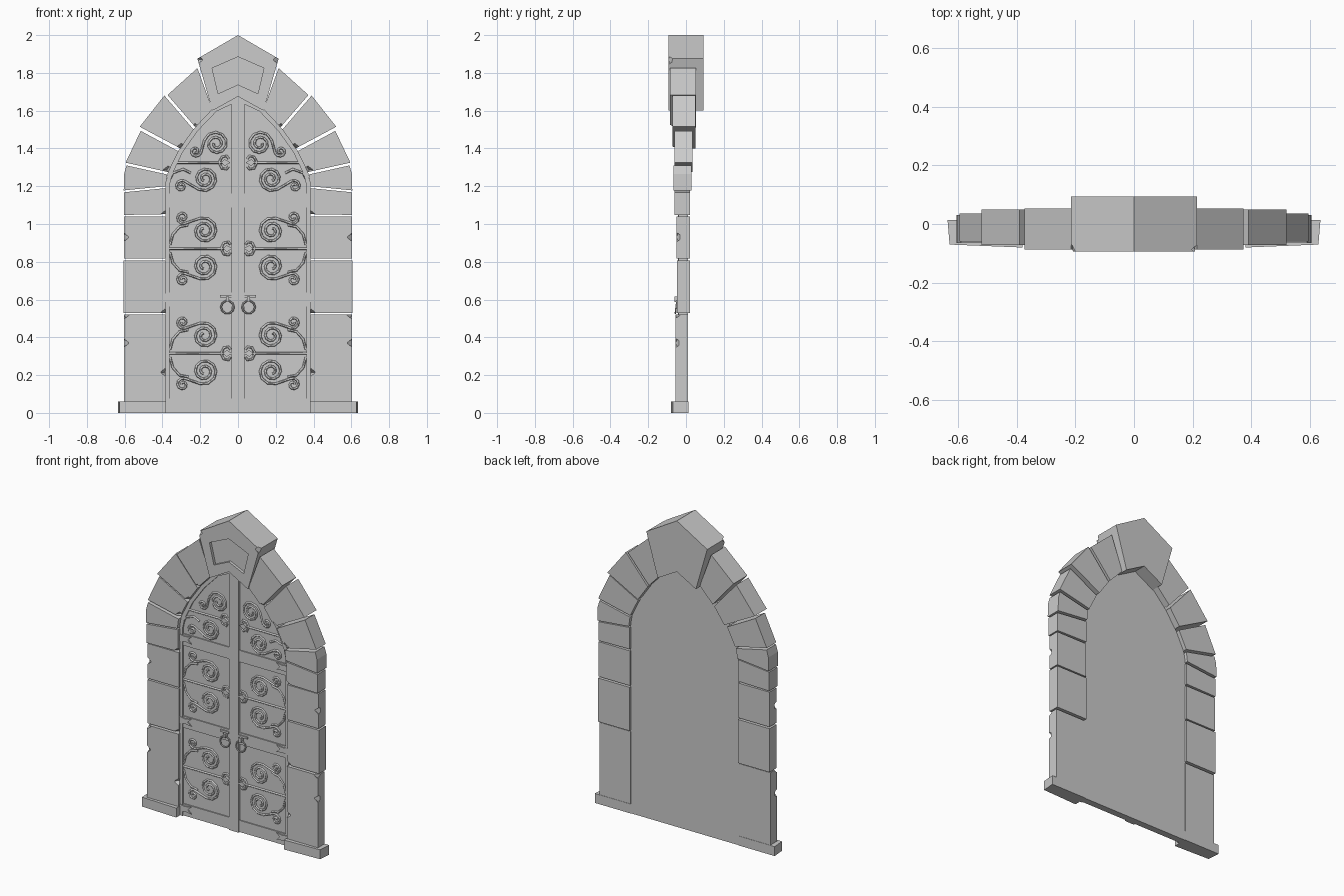
import bpy, bmesh
from math import sin, cos, pi, acos, atan2, radians
from mathutils import Matrix, Vector

if "Cube" in bpy.data.objects:
    bpy.data.objects.remove(bpy.data.objects["Cube"])


def add_object(name, bm, mirror=False):
    bmesh.ops.recalc_face_normals(bm, faces=bm.faces)
    me = bpy.data.meshes.new(name)
    bm.to_mesh(me)
    bm.free()
    ob = bpy.data.objects.new(name, me)
    bpy.context.collection.objects.link(ob)
    if mirror:
        ob.modifiers.new("mirror", 'MIRROR')
    return ob


def extrude(bm, pts, y0, y1):
    """Front outline (x, z) pushed from y0 back to y1."""
    face = bm.faces.new([bm.verts.new((x, y0, z)) for x, z in pts])
    new = bmesh.ops.extrude_face_region(bm, geom=[face])['geom']
    bmesh.ops.translate(bm, vec=(0, y1 - y0, 0),
                        verts=[v for v in new if isinstance(v, bmesh.types.BMVert)])


def prism(name, pts, y0, y1, mirror=True):
    bm = bmesh.new()
    extrude(bm, pts, y0, y1)
    return add_object(name, bm, mirror)


def rect(x0, x1, z0, z1):
    return [(x0, z0), (x1, z0), (x1, z1), (x0, z1)]


def carve(ob, cutter):
    """Subtract the cutter before any mirroring, then remove it."""
    cutter.hide_render = True
    mod = ob.modifiers.new("carve", 'BOOLEAN')
    mod.operation, mod.solver, mod.object = 'DIFFERENCE', 'EXACT', cutter
    bpy.context.view_layer.objects.active = ob
    bpy.ops.object.modifier_move_to_index(modifier="carve", index=0)
    bpy.ops.object.modifier_apply(modifier="carve")
    bpy.data.objects.remove(cutter)


def chip(ob, x, y, z, size=0.032):
    bm = bmesh.new()
    bmesh.ops.create_cube(bm, size=size, matrix=Matrix.Translation((x, y, z))
                          @ Matrix.Rotation(radians(40), 4, 'Z') @ Matrix.Rotation(radians(45), 4, 'Y'))
    carve(ob, add_object("chip_cutter", bm))


# Plinths, slightly tapered in plan
bm = bmesh.new()
plan = [(0.38, -0.08), (0.628, -0.07), (0.635, 0.013), (0.38, 0.013)]
f = bm.faces.new([bm.verts.new((x, y, 0)) for x, y in plan])
new = bmesh.ops.extrude_face_region(bm, geom=[f])['geom']
bmesh.ops.translate(bm, vec=(0, 0, 0.06), verts=[v for v in new if isinstance(v, bmesh.types.BMVert)])
add_object("plinth", bm, True)

# Stone jamb and arch blocks: outline, front y, back y, chips (x, z)
blocks = [
    ([(0.383, 0.06), (0.603, 0.06), (0.603, 0.522), (0.383, 0.522)], -0.055, 0.011,
     [(0.605, 0.37), (0.383, 0.215), (0.6, 0.522)]),
    (rect(0.383, 0.605, 0.53, 0.808), -0.048, 0.022, [(0.383, 0.53)]),
    (rect(0.383, 0.603, 0.818, 1.04), -0.05, 0.02, [(0.605, 0.93)]),
    ([(0.383, 1.052), (0.603, 1.048), (0.603, 1.168), (0.383, 1.19)], -0.06, 0.022, [(0.383, 1.05)]),
    ([(0.383, 1.2), (0.605, 1.178), (0.603, 1.265), (0.59, 1.31), (0.375, 1.262)], -0.065, 0.03, []),
    ([(0.37, 1.275), (0.595, 1.325), (0.515, 1.493), (0.315, 1.385)], -0.06, 0.035, [(0.37, 1.285)]),
    ([(0.305, 1.4), (0.52, 1.515), (0.39, 1.68), (0.235, 1.5)], -0.072, 0.05, [(0.3, 1.405)]),
    ([(0.225, 1.512), (0.373, 1.683), (0.215, 1.825), (0.135, 1.607)], -0.086, 0.053, [(0.228, 1.51)]),
]
for i, (pts, y0, y1, chips) in enumerate(blocks):
    ob = prism(f"stone_block_{i + 1}", pts, y0, y1)
    for x, z in chips:
        chip(ob, x, y0, z)

# Keystone with sunken pentagon
key = prism("keystone", [(0, 2), (-0.215, 1.875), (-0.135, 1.6), (0, 1.675), (0.135, 1.6), (0.215, 1.875)],
            -0.093, 0.093, False)
carve(key, prism("recess_cutter", [(0, 1.885), (-0.137, 1.825), (-0.105, 1.69), (0, 1.738),
                                   (0.105, 1.69), (0.137, 1.825)], -0.12, -0.075, False))
for s in (-1, 1):
    chip(key, s * 0.213, -0.093, 1.87)

# Door slab
half = [(0.385, 0), (0.385, 1.2), (0.372, 1.27), (0.315, 1.39), (0.235, 1.503), (0.135, 1.607)]
prism("door_slab", half + [(0, 1.68)] + [(-x, z) for x, z in reversed(half)], -0.03, 0.01, False)

# Raised door framing: edge stile following the arch, centre stile, rails
inner = [(x - 0.022, z - (0.01 if z > 1.2 else 0)) for x, z in half]
prism("edge_stile", half + [(0, 1.68), (0, 1.65)] + inner[::-1], -0.04, -0.028)
prism("centre_stile", rect(-0.034, 0.034, 0, 1.66), -0.043, -0.028, False)
for i, z in enumerate((0.04, 0.6, 1.125)):
    prism(f"rail_{i + 1}", rect(0.034, 0.364, z - 0.037, z + 0.037), -0.037, -0.028)
    # hinge strap with forked end
    prism(f"hinge_strap_{i + 1}", [(0.384, z - 0.012), (0.384, z + 0.032), (0.345, z + 0.026), (0.3, z + 0.032),
                                   (0.325, z + 0.01), (0.3, z - 0.012), (0.345, z - 0.006)], -0.044, -0.03)

# Iron scrollwork
lines = []


def spiral(c, r, a0, turns):
    n = int(turns * 10)
    return [(c[0] + r * (1 - 0.8 * i / n) * cos(a0 + 2 * pi * turns * i / n),
             c[1] + r * (1 - 0.8 * i / n) * sin(a0 + 2 * pi * turns * i / n)) for i in range(n + 1)]


def s_scroll(big, small, r1, r2, flip):
    """Large and small spiral joined by their inner tangent; flip mirrors in z."""
    dx, dz = small[0] - big[0], (small[1] - big[1]) * flip
    a = atan2(dz, dx) + acos((r1 + r2) / (dx * dx + dz * dz) ** 0.5)
    path = spiral((dx, dz), r2, a + pi, 1.3)[::-1] + spiral((0, 0), r1, a, 2.0)
    lines.append([(big[0] + x, big[1] + z * flip) for x, z in path])


def middle_bar(x0, x1, z):
    lines.append([(x0, z), (x1, z)])
    for s in (-1, 1):
        lines.append([(x0 + 0.03, z), (x0 + 0.015, z + 0.03 * s), (x0 - 0.01, z + 0.035 * s), (x0 - 0.02, z + 0.02 * s)])
    prism("bar_leaf", [(x0 - 0.03, z), (x0, z - 0.018), (x0 + 0.02, z), (x0, z + 0.018)], -0.045, -0.029)


for zc in (0.87, 0.315):
    middle_bar(0.06, 0.365, zc)
    for s in (-1, 1):
        s_scroll((0.178, zc + 0.094 * s), (0.292, zc + 0.165 * s), 0.07, 0.034, s)
        lines.append([(0.36, zc + 0.02 * s), (0.345, zc + 0.075 * s), (0.31, zc + 0.115 * s), (0.262, zc + 0.125 * s)])
middle_bar(0.07, 0.345, 1.325)
s_scroll((0.175, 1.24), (0.3, 1.2), 0.066, 0.032, -1)
s_scroll((0.115, 1.425), (0.225, 1.385), 0.066, 0.03, 1)
lines.append([(0.36, 1.24), (0.345, 1.27), (0.29, 1.29), (0.25, 1.27)])

cu = bpy.data.curves.new("iron_scrollwork", 'CURVE')
cu.dimensions, cu.bevel_depth, cu.bevel_resolution, cu.use_fill_caps = '3D', 0.0065, 0, True
for side in (-1, 1):
    for path in lines:
        sp = cu.splines.new('POLY')
        sp.points.add(len(path) - 1)
        for p, (x, z) in zip(sp.points, path):
            p.co = (side * x, -0.033, z, 1)
bpy.context.collection.objects.link(bpy.data.objects.new("iron_scrollwork", cu))

# Ring handles on small lugs
prism("handle_plate", rect(0.035, 0.095, 0.612, 0.625), -0.045, -0.03)
prism("handle_lug", rect(0.048, 0.064, 0.588, 0.615), -0.062, -0.03)
for side, label in ((-1, "left"), (1, "right")):
    bpy.ops.mesh.primitive_torus_add(major_segments=10, minor_segments=6, major_radius=0.034, minor_radius=0.005,
                                     location=(side * 0.056, -0.052, 0.56), rotation=(radians(83), 0, 0))
    bpy.context.object.name = f"ring_handle_{label}"
